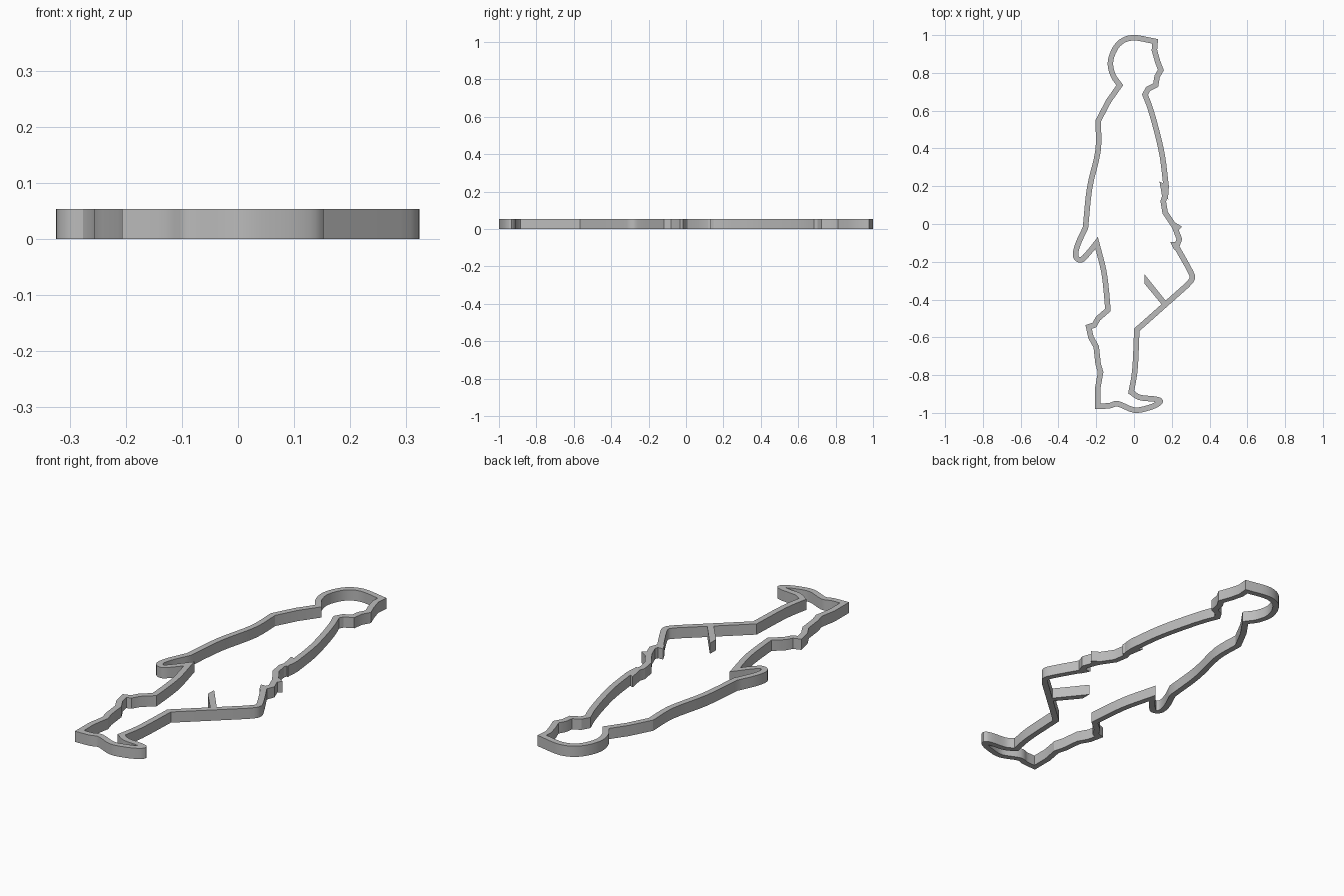
import bpy
import bmesh
import math
from mathutils import Vector

HEIGHT = 0.053
HALF_WIDTH = 0.0145
MITER_LIMIT = 2.6

cube = bpy.data.objects.get("Cube")
if cube:
    bpy.data.objects.remove(cube, do_unlink=True)

grey = bpy.data.materials.new("plain_grey")
grey.use_nodes = True
grey.diffuse_color = (0.5, 0.5, 0.5, 1)
grey.node_tree.nodes["Principled BSDF"].inputs["Base Color"].default_value = grey.diffuse_color


def spline(points, steps=4):
    """Smooth curve through the control points, without the last one."""
    pts = [Vector(p) for p in points]
    padded = [pts[0] * 2 - pts[1]] + pts + [pts[-1] * 2 - pts[-2]]
    result = []
    for a, b, c, d in zip(padded, padded[1:], padded[2:], padded[3:]):
        for i in range(steps):
            t = i / steps
            result.append((b * 2 + (c - a) * t + (a * 2 - b * 5 + c * 4 - d) * t ** 2
                           + (b * 3 - a - c * 3 + d) * t ** 3) / 2)
    return result


def straight(points):
    """Sharp-cornered run, without the last point."""
    return [Vector(p) for p in points[:-1]]


def finish(bm, name):
    bmesh.ops.recalc_face_normals(bm, faces=bm.faces)
    mesh = bpy.data.meshes.new(name)
    bm.to_mesh(mesh)
    bm.free()
    mesh.materials.append(grey)
    obj = bpy.data.objects.new(name, mesh)
    bpy.context.collection.objects.link(obj)
    bpy.ops.object.select_all(action="DESELECT")
    obj.select_set(True)
    bpy.context.view_layer.objects.active = obj
    bpy.ops.object.shade_smooth_by_angle(angle=math.radians(25))
    return obj


def closed_wall(name, path):
    """Upright wall of even thickness along a closed path."""
    bm = bmesh.new()
    rings = []
    for i, p in enumerate(path):
        before = (p - path[i - 1]).normalized()
        after = (path[(i + 1) % len(path)] - p).normalized()
        n1 = Vector((before.y, -before.x))
        n2 = Vector((after.y, -after.x))
        miter = (n1 + n2).normalized()
        side = miter * HALF_WIDTH * min(MITER_LIMIT, 1 / max(miter.dot(n1), 0.1))
        corners = ((p + side, 0), (p + side, HEIGHT), (p - side, HEIGHT), (p - side, 0))
        rings.append([bm.verts.new((q.x, q.y, z)) for q, z in corners])
    for i, ring in enumerate(rings):
        nxt = rings[(i + 1) % len(rings)]
        for k in range(4):
            m = (k + 1) % 4
            bm.faces.new((ring[k], nxt[k], nxt[m], ring[m]))
    return finish(bm, name)


def wedge(name, points):
    """Flat polygon raised to the wall height."""
    bm = bmesh.new()
    face = bm.faces.new([bm.verts.new((x, y, 0)) for x, y in points])
    top = bmesh.ops.extrude_face_region(bm, geom=[face])["geom"]
    bmesh.ops.translate(bm, vec=(0, 0, HEIGHT),
                        verts=[v for v in top if isinstance(v, bmesh.types.BMVert)])
    return finish(bm, name)


# Corners where the runs of the outline meet
brow = (0.112, 0.967)
nape = (-0.075, 0.735)
shoulder = (-0.19, 0.545)
wrist = (-0.257, -0.02)
armpit = (-0.198, -0.1)
knee_back = (-0.138, -0.455)
heel = (-0.192, -0.965)
ankle = (-0.015, -0.89)
shin = (0.015, -0.56)
thigh = (0.28, -0.325)
hem = (0.225, -0.12)
cuff = (0.17, 0.2)
throat = (0.058, 0.685)

# Rear side of the figure
head = spline([brow, (-0.01, 0.986), (-0.085, 0.95), (-0.124, 0.865), (-0.112, 0.79), nape])
back = straight([nape, (-0.135, 0.65), shoulder])
arm = spline([shoulder, (-0.19, 0.39), (-0.235, 0.19), wrist])
hand = spline([wrist, (-0.298, -0.11), (-0.309, -0.17), (-0.28, -0.19), (-0.24, -0.152), armpit])
rear_thigh = spline([armpit, (-0.162, -0.24), (-0.148, -0.34), knee_back])
calf = straight([knee_back, (-0.19, -0.5), (-0.21, -0.535), (-0.24, -0.545), (-0.228, -0.6),
                 (-0.2, -0.65), (-0.19, -0.74), (-0.177, -0.785), (-0.192, -0.87), heel])

# Shoe and front side of the figure
shoe = spline([heel, (-0.13, -0.962), (-0.085, -0.952), (0, -0.985), (0.07, -0.975),
               (0.122, -0.955), (0.138, -0.937), (0.11, -0.927), (0.03, -0.918), ankle])
front_shin = spline([ankle, (0.005, -0.77), shin])
front_thigh = straight([shin, thigh])
front_knee = spline([thigh, (0.308, -0.288), (0.295, -0.245), hem])
jacket_edge = straight([hem, (0.24, -0.08), (0.215, -0.015), (0.165, 0.06),
                        (0.155, 0.12), (0.168, 0.16), cuff])
chest = spline([cuff, (0.15, 0.36), (0.118, 0.5), (0.085, 0.615), throat])
face = straight([throat, (0.075, 0.715), (0.115, 0.735), (0.122, 0.78), (0.142, 0.815),
                 (0.125, 0.86), (0.108, 0.92), brow])

closed_wall("figure_outline", head + back + arm + hand + rear_thigh + calf + shoe
            + front_shin + front_thigh + front_knee + jacket_edge + chest + face)

# Pointed details joined to the wall
wedge("trouser_fold", [(0.055, -0.265), (0.175, -0.415), (0.15, -0.43), (0.055, -0.315)])
wedge("hem_point", [(0.192, -0.095), (0.215, -0.14), (0.24, -0.095)])
wedge("pocket_point", [(0.19, 0.025), (0.222, -0.045), (0.255, -0.015)])
wedge("cuff_point", [(0.135, 0.225), (0.15, 0.14), (0.182, 0.13), (0.165, 0.21)])
